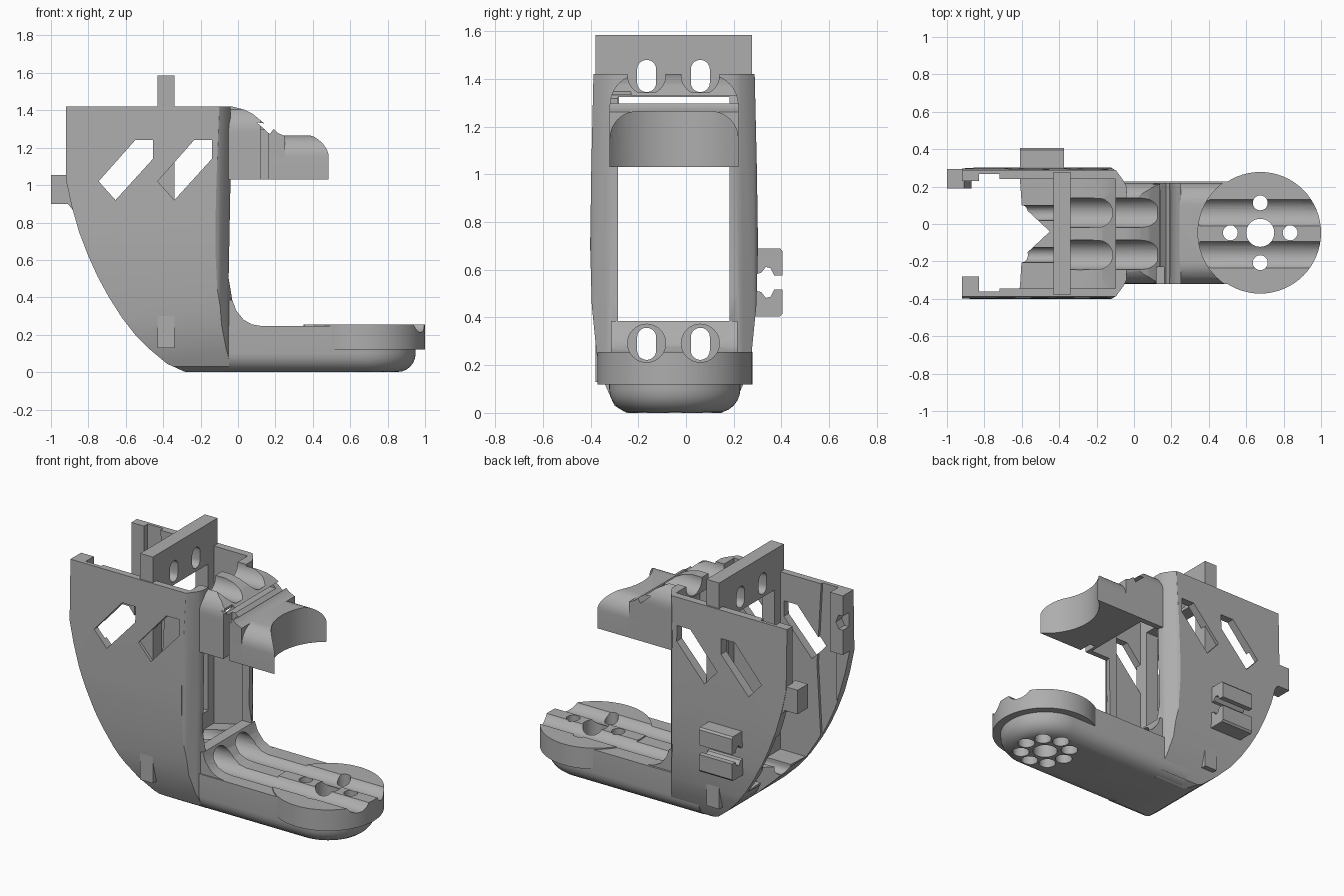
import bpy, bmesh, math
from mathutils import Vector

if "Cube" in bpy.data.objects:
    bpy.data.objects.remove(bpy.data.objects["Cube"])

CY = -0.05                       # symmetry plane of the bracket
grey = bpy.data.materials.new("plain_grey")
grey.diffuse_color = (0.42, 0.42, 0.42, 1)
grey.use_nodes = True
grey.node_tree.nodes["Principled BSDF"].inputs["Base Color"].default_value = grey.diffuse_color


def prism(name, pts, axis, a, b):
    """Extrude a 2D outline along an axis from a to b."""
    put = {'x': lambda p, t: (t, p[0], p[1]),
           'y': lambda p, t: (p[0], t, p[1]),
           'z': lambda p, t: (p[0], p[1], t)}[axis]
    bm = bmesh.new()
    face = bm.faces.new([bm.verts.new(put(p, a)) for p in pts])
    ext = bmesh.ops.extrude_face_region(bm, geom=[face])
    move = Vector(put((0, 0), b - a))
    bmesh.ops.translate(bm, vec=move, verts=[v for v in ext['geom'] if isinstance(v, bmesh.types.BMVert)])
    bmesh.ops.recalc_face_normals(bm, faces=bm.faces)
    me = bpy.data.meshes.new(name)
    bm.to_mesh(me)
    bm.free()
    me.materials.append(grey)
    ob = bpy.data.objects.new(name, me)
    bpy.context.collection.objects.link(ob)
    return ob


def box(name, x0, x1, y0, y1, z0, z1):
    return prism(name, [(x0, y0), (x1, y0), (x1, y1), (x0, y1)], 'z', z0, z1)


def arc(cx, cy, r, a0, a1, n):
    return [(cx + r * math.cos(math.radians(a0 + (a1 - a0) * i / n)),
             cy + r * math.sin(math.radians(a0 + (a1 - a0) * i / n))) for i in range(n + 1)]


def disc(cx, cy, r, n=32):
    return arc(cx, cy, r, 0, 360, n)[:-1]


def boolean(ob, cutters, op='DIFFERENCE', keep=False):
    for c in cutters:
        m = ob.modifiers.new("cut", 'BOOLEAN')
        m.operation, m.object, m.solver = op, c, 'EXACT'
        dg = bpy.context.evaluated_depsgraph_get()
        me = bpy.data.meshes.new_from_object(ob.evaluated_get(dg))
        ob.modifiers.clear()
        ob.data = me
        if not keep:
            bpy.data.objects.remove(c)


def sym(half):
    """Mirror a half section (offset from the symmetry plane, z)."""
    return [(CY + w, z) for w, z in half] + [(CY - w, z) for w, z in reversed(half)]


# cutters shared by several parts: two bores and two slots, high and low
bores, slots = [], []
for y in (-0.165, 0.06):
    for z in (1.415, 0.292):
        end = 0.125 if z > 1 else 1.2
        bores.append(prism("bore", disc(y, z, 0.08), 'x', -0.34, end))
        slots.append(prism("slot", arc(y, z + 0.025, 0.04, 0, 180, 10) + arc(y, z - 0.03, 0.04, 180, 360, 10),
                           'x', -0.8, -0.03))
window = box("window", -0.7, 0.0, -0.285, 0.183, 0.385, 1.325)

# body: side outline trimmed by its end and plan outlines
side = [(-0.92, 1.42), (-0.92, 1.03), (-0.89, 0.89), (-0.85, 0.75), (-0.80, 0.62), (-0.75, 0.51),
        (-0.69, 0.40), (-0.62, 0.29), (-0.55, 0.20), (-0.47, 0.12), (-0.38, 0.045), (-0.28, 0),
        (-0.05, 0), (-0.03, 0.38), (-0.05, 0.5), (-0.04, 1.03), (-0.04, 1.42)]
body = prism("body_shell", side, 'y', -0.6, 0.5)
ends = prism("trim", sym([(0.2, -0.1), (0.2, 0.0), (0.25, 0.03), (0.29, 0.12), (0.325, 0.25), (0.345, 0.45),
                          (0.352, 0.7), (0.347, 1.03), (0.338, 1.42), (0.338, 1.6)]), 'x', -1.2, 0.3)
plan = prism("trim", [(-1.2, -0.6), (-0.13, -0.6), (-0.12, -0.40), (-0.095, -0.385), (-0.055, -0.33),
                      (-0.02, -0.26), (-0.02, 0.16), (-0.055, 0.23), (-0.095, 0.285), (-0.12, 0.30),
                      (-0.13, 0.5), (-1.2, 0.5)], 'z', -0.1, 1.6)
boolean(body, [ends, plan], 'INTERSECT')
# hollow, thin rear panels, notched floor and slanted side windows
hollow = [(-1.2, 1.6), (-0.1, 1.6), (-0.1, 0.385), (-0.17, 0.32), (-0.34, 0.28), (-0.6, 0.28), (-1.2, 0.28)]
cuts = [prism("hollow", hollow, 'y', -0.345, 0.24),
        prism("thin", [(-0.83, 0.2), (-0.73, 0.2), (-0.69, 0.9), (-0.73, 1.6), (-0.83, 1.6)], 'y', -0.362, 0.268),
        prism("notch", [(-0.9, 0.24), (-0.61, 0.24), (-0.6, 0.1), (-0.45, -0.04), (-0.6, -0.18),
                        (-0.61, -0.34), (-0.9, -0.34)], 'z', -0.1, 0.4)]
for dx in (0, 0.315):
    cuts.append(prism("slant", [(x + dx, z) for x, z in [(-0.745, 1.02), (-0.55, 1.24), (-0.455, 1.24),
                                                         (-0.455, 1.14), (-0.655, 0.92)]], 'y', -0.6, 0.5))
boolean(body, cuts)
boolean(body, [window] + bores + slots, keep=True)

# mounting frame with slots
frame = box("cross_frame", -0.43, -0.34, -0.38, 0.277, 0.13, 1.585)
boolean(frame, [window] + slots, keep=True)

# rear rims and tab
rim = box("rear_rim_front", -0.92, -0.83, -0.375, -0.28, 1.04, 1.42)
boolean(rim, [prism("rim_notch", [(-1, 1.2), (-0.89, 1.2), (-0.87, 1.24), (-0.89, 1.29), (-1, 1.29)],
                    'y', -0.34, -0.2)])
box("rear_rim_back", -0.92, -0.83, 0.23, 0.28, 1.04, 1.42)
prism("rear_tab", [(-1, 1.055), (-0.91, 1.055), (-0.87, 0.97), (-0.87, 0.85), (-0.91, 0.90), (-1, 0.90)],
      'y', 0.19, 0.295)

# cable clip: two facing hooks
hook = [(0.27, 0.142), (0.395, 0.142), (0.405, 0.13), (0.405, 0.03), (0.37, 0.03), (0.355, 0.06),
        (0.335, 0.065), (0.315, 0.04), (0.27, 0.03)]
for name, s in (("upper_clip", 1), ("lower_clip", -1)):
    prism(name, [(y, 0.547 + s * z) for y, z in hook], 'x', -0.61, -0.375)

# foot: rounded arm
FX, FY = 0.675, -0.047
foot = prism("foot_arm", [(-0.25, FY - 0.275)] + arc(FX, FY, 0.275, -90, 90, 32) + [(-0.25, FY + 0.275)],
             'z', 0, 0.247)
bm = bmesh.new()
bm.from_mesh(foot.data)
low = [e for e in bm.edges if all(v.co.z < 0.01 for v in e.verts) and any(v.co.x > -0.2 for v in e.verts)]
bmesh.ops.bevel(bm, geom=low, offset=0.1, segments=6, profile=0.5, affect='EDGES')
bm.to_mesh(foot.data)
bm.free()
# fillet between the arm and the wall
fillet = prism("heel_fillet", [(-0.1, 0.2), (-0.1, 0.385), (-0.03, 0.385), (-0.01, 0.33), (0.03, 0.28),
                               (0.075, 0.255), (0.13, 0.246), (0.13, 0.2)], 'y', CY - 0.265, CY + 0.265)
# round pad
pad = prism("foot_pad", disc(FX, FY, 0.325, 64), 'z', 0.12, 0.255)
holes = [prism("hole", disc(FX, FY, 0.075), 'z', -0.1, 0.4)]
for i in range(4):
    a = i * math.pi / 2
    holes.append(prism("hole", disc(FX + 0.16 * math.cos(a), FY + 0.16 * math.sin(a), 0.04, 20), 'z', -0.1, 0.4))
for part in (foot, pad):
    boolean(part, holes + bores, keep=True)
boolean(fillet, bores, keep=True)
# flower-shaped recess below, around a centre boss
lobes = []
for i in range(8):
    a = i * math.pi / 4
    lobes.append(prism("lobe", disc(FX + 0.15 * math.cos(a), FY + 0.15 * math.sin(a), 0.052, 16), 'z', -0.1, 0.09))
boolean(foot, lobes)

# visor: low front hood with a concave end
hood = prism("visor_hood", sym([(0.27, 1.03), (0.27, 1.15)] + [(0.155 + w, 1.15 + z) for w, z in
                                                              arc(0, 0, 0.115, 0, 90, 10)[1:]]),
             'x', 0.17, 0.6)
boolean(hood, [prism("scoop", disc(FX, FY, 0.333, 64), 'z', 0.9, 1.5)])
# raised rear bridge joining hood and wall
bridge = prism("visor_bridge", [(-0.09, 1.03), (-0.09, 1.42), (-0.03, 1.42), (0.03, 1.405), (0.08, 1.38),
                                (0.14, 1.33), (0.10, 1.335), (0.14, 1.30), (0.17, 1.272), (0.19, 1.30),
                                (0.21, 1.28), (0.25, 1.262), (0.25, 1.03)], 'y', -0.5, 0.4)
boolean(bridge, [prism("trim", sym([(0.27, 0.9), (0.27, 1.27)] + [(0.14 + w, 1.29 + z) for w, z in
                                                                 arc(0, 0, 0.13, 0, 90, 10)]), 'x', -0.3, 0.4)],
        'INTERSECT')
boolean(bridge, [box("cavity", -0.3, 0.1, -0.285, 0.183, 0.9, 1.325),
                 box("gap", -0.3, 0.3, -0.285, 0.183, 1.298, 1.325),
                 box("side_gap", 0.12, 0.16, -0.5, -0.23, 0.9, 1.6)])
boolean(bridge, bores, keep=True)

for c in bores + slots + holes + [window]:
    bpy.data.objects.remove(c)

# keep hard edges sharp, round parts smooth
for ob in list(bpy.context.scene.objects):
    bpy.ops.object.select_all(action='DESELECT')
    ob.select_set(True)
    bpy.context.view_layer.objects.active = ob
    bpy.ops.object.shade_smooth_by_angle(angle=math.radians(30))
